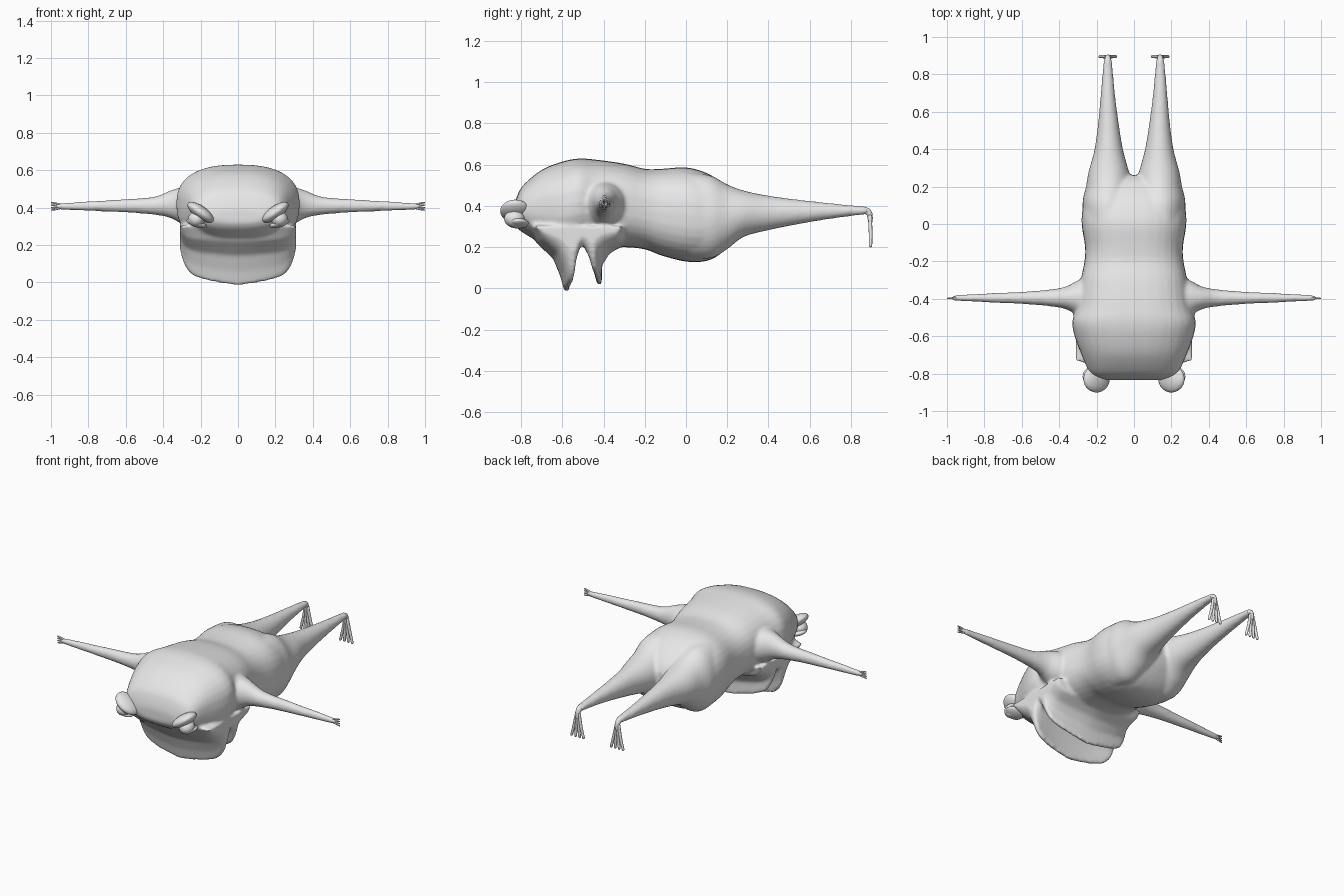
import bpy, bmesh, math
from mathutils import Vector, Matrix

cube = bpy.data.objects.get("Cube")
if cube:
    bpy.data.objects.remove(cube, do_unlink=True)

skin = bpy.data.materials.new("plain_grey")
skin.use_nodes = True
skin.diffuse_color = (0.8, 0.8, 0.8, 1)
skin.node_tree.nodes["Principled BSDF"].inputs["Base Color"].default_value = (0.8, 0.8, 0.8, 1)


def spline(rows, steps=4):
    """Smoothly interpolate a short table of section values."""
    out = []
    for i in range(len(rows) - 1):
        quad = [rows[max(0, min(len(rows) - 1, i + k))] for k in (-1, 0, 1, 2)]
        for s in range(steps):
            t = s / steps
            out.append([b + 0.5 * t * (c - a + t * (2*a - 5*b + 4*c - d + t * (3*(b - c) + d - a)))
                        for a, b, c, d in zip(*quad)])
    return out + [list(rows[-1])]


def ring(centre, u, v, power=2.0, sides=32):
    """Superellipse section spanned by two half-axes."""
    pts = []
    for i in range(sides):
        a = 2 * math.pi * i / sides
        c, s = math.cos(a), math.sin(a)
        pts.append(Vector(centre) + Vector(u) * math.copysign(abs(c) ** (2 / power), c)
                   + Vector(v) * math.copysign(abs(s) ** (2 / power), s))
    return pts


def loft(bm, rings):
    part = [[bm.verts.new(p) for p in r] for r in rings]
    faces = [bm.faces.new(part[0][::-1]), bm.faces.new(part[-1])]
    for a, b in zip(part, part[1:]):
        for i in range(len(a)):
            j = (i + 1) % len(a)
            faces.append(bm.faces.new((a[i], a[j], b[j], b[i])))
    bmesh.ops.recalc_face_normals(bm, faces=faces)


def tube(bm, rows):
    """Round tube through rows of x, y, z, radius, with a rounded far end."""
    rows = spline(rows, 4)
    pts = [Vector(r[:3]) for r in rows]
    rings = []
    for i, p in enumerate(pts):
        d = (pts[min(i + 1, len(pts) - 1)] - pts[max(i - 1, 0)]).normalized()
        q = d.to_track_quat('Z', 'Y')
        rad = rows[i][3]
        rings.append(ring(p, q @ Vector((rad, 0, 0)), q @ Vector((0, rad, 0)), sides=10))
    rings.append(ring(pts[-1] + d * rad * 0.7, q @ Vector((rad * 0.6, 0, 0)),
                      q @ Vector((0, rad * 0.6, 0)), sides=10))
    loft(bm, rings)


def ellipsoid(bm, centre, scale, tilt=0.0):
    m = Matrix.Translation(centre) @ Matrix.Rotation(tilt, 4, 'Y') @ Matrix.Diagonal((*scale, 1))
    bmesh.ops.create_uvsphere(bm, u_segments=28, v_segments=16, radius=1, matrix=m)


def finish(bm, name):
    mesh = bpy.data.meshes.new(name)
    bm.to_mesh(mesh)
    bm.free()
    mesh.materials.append(skin)
    mesh.shade_smooth()
    obj = bpy.data.objects.new(name, mesh)
    bpy.context.collection.objects.link(obj)
    return obj


def flap(bm, profile, lift):
    """Hanging lip: a side profile swept across the width, shorter at the sides."""
    rings = []
    half = 0.31
    for i in range(33):
        x = half * math.sin(math.pi / 2 * (i / 16 - 1))
        t = abs(x) / half
        drop = 1 - 0.22 * t ** 1.6 - 0.38 * t ** 12 - lift * t
        rings.append([Vector((x, y - 0.015 + 0.035 * t * t if y < -0.5 else y - 0.03 * t * t,
                              0.3 - (0.3 - z) * drop)) for y, z in profile])
    loft(bm, rings)


# Torso and head: y, bottom, top, half width
body_rows = [(-0.835, 0.32, 0.39, 0.14), (-0.82, 0.295, 0.445, 0.20), (-0.79, 0.27, 0.50, 0.24),
             (-0.7, 0.22, 0.575, 0.28), (-0.6, 0.19, 0.615, 0.318), (-0.52, 0.21, 0.63, 0.33),
             (-0.44, 0.20, 0.625, 0.305), (-0.3, 0.20, 0.605, 0.285), (-0.2, 0.19, 0.58, 0.265),
             (-0.12, 0.16, 0.58, 0.262), (0, 0.13, 0.587, 0.28), (0.1, 0.133, 0.56, 0.27),
             (0.17, 0.17, 0.515, 0.22), (0.23, 0.24, 0.46, 0.13), (0.26, 0.30, 0.41, 0.05)]
# Legs: y, centre x, half width, bottom, top
leg_rows = [(0.02, 0.145, 0.125, 0.15, 0.56), (0.12, 0.14, 0.135, 0.145, 0.548),
            (0.2, 0.135, 0.122, 0.19, 0.505), (0.28, 0.135, 0.108, 0.25, 0.475),
            (0.4, 0.135, 0.076, 0.282, 0.45), (0.55, 0.137, 0.054, 0.312, 0.43),
            (0.7, 0.14, 0.038, 0.337, 0.414), (0.88, 0.14, 0.023, 0.36, 0.396)]
# Arms: x, half depth, centre z, half height
arm_rows = [(0.2, 0.11, 0.41, 0.12), (0.29, 0.098, 0.41, 0.102), (0.36, 0.062, 0.418, 0.074),
            (0.45, 0.045, 0.41, 0.048), (0.6, 0.033, 0.41, 0.036), (0.8, 0.024, 0.408, 0.026),
            (0.96, 0.015, 0.407, 0.018)]

bm = bmesh.new()
loft(bm, [ring((0, y, (b + t) / 2), (w, 0, 0), (0, 0, (t - b) / 2), 2.5)
          for y, b, t, w in spline(body_rows)])
for s in (1, -1):
    loft(bm, [ring((s * x, y, (b + t) / 2), (w, 0, 0), (0, 0, (t - b) / 2))
              for y, x, w, b, t in spline(leg_rows)])
    loft(bm, [ring((s * x, -0.395, z), (0, d, 0), (0, 0, h))
              for x, d, z, h in spline(arm_rows)])
# Upper lip and lower jaw of the open mouth
flap(bm, [(-0.76, 0.31), (-0.71, 0.22), (-0.63, 0.145), (-0.595, 0.06), (-0.575, -0.012),
          (-0.552, -0.012), (-0.545, 0.08), (-0.525, 0.17), (-0.50, 0.3)], 0.0)
flap(bm, [(-0.49, 0.3), (-0.485, 0.19), (-0.455, 0.12), (-0.432, 0.02), (-0.408, 0.02),
          (-0.408, 0.11), (-0.37, 0.17), (-0.30, 0.21), (-0.28, 0.3)], 0.08)
body = finish(bm, "body")
remesh = body.modifiers.new("blend", 'REMESH')
remesh.mode = 'VOXEL'
remesh.voxel_size = 0.01
remesh.use_smooth_shade = True
smooth = body.modifiers.new("soften", 'SMOOTH')
smooth.factor = 0.5
smooth.iterations = 9

for s, side in ((1, "left"), (-1, "right")):
    # Hand with spread fingers
    bm = bmesh.new()
    tube(bm, [(s * 0.9, -0.395, 0.407, 0.015), (s * 0.95, -0.396, 0.407, 0.013),
              (s * 0.965, -0.397, 0.407, 0.01)])
    for o in (-0.02, -0.007, 0.007, 0.02):
        tube(bm, [(s * 0.945, -0.396, 0.407 + o * 0.4, 0.006),
                  (s * 0.97, -0.397, 0.407 + o * 0.75, 0.005),
                  (s * 0.996, -0.398, 0.407 + o, 0.004)])
    finish(bm, side + "_hand")

    # Foot hanging from the ankle, with fanned toes
    bm = bmesh.new()
    tube(bm, [(s * 0.14, 0.83, 0.38, 0.019), (s * 0.14, 0.872, 0.377, 0.018),
              (s * 0.14, 0.89, 0.36, 0.015), (s * 0.14, 0.894, 0.325, 0.012)])
    for o in (-0.042, -0.014, 0.014, 0.042):
        tube(bm, [(s * 0.14 + o * 0.2, 0.892, 0.355, 0.009),
                  (s * 0.14 + o * 0.55, 0.895, 0.28, 0.009),
                  (s * 0.14 + o, 0.895, 0.206, 0.008)])
    finish(bm, side + "_foot")

    # Bulging eye under a slanted heavy lid
    bm = bmesh.new()
    ellipsoid(bm, (s * 0.222, -0.832, 0.338), (0.045, 0.05, 0.042))
    finish(bm, side + "_eyeball")
    bm = bmesh.new()
    ellipsoid(bm, (s * 0.2, -0.828, 0.375), (0.083, 0.073, 0.034), -s * 0.62)
    finish(bm, side + "_upper_eyelid")
    bm = bmesh.new()
    ellipsoid(bm, (s * 0.222, -0.815, 0.316), (0.055, 0.052, 0.02), -s * 0.3)
    finish(bm, side + "_lower_eyelid")
